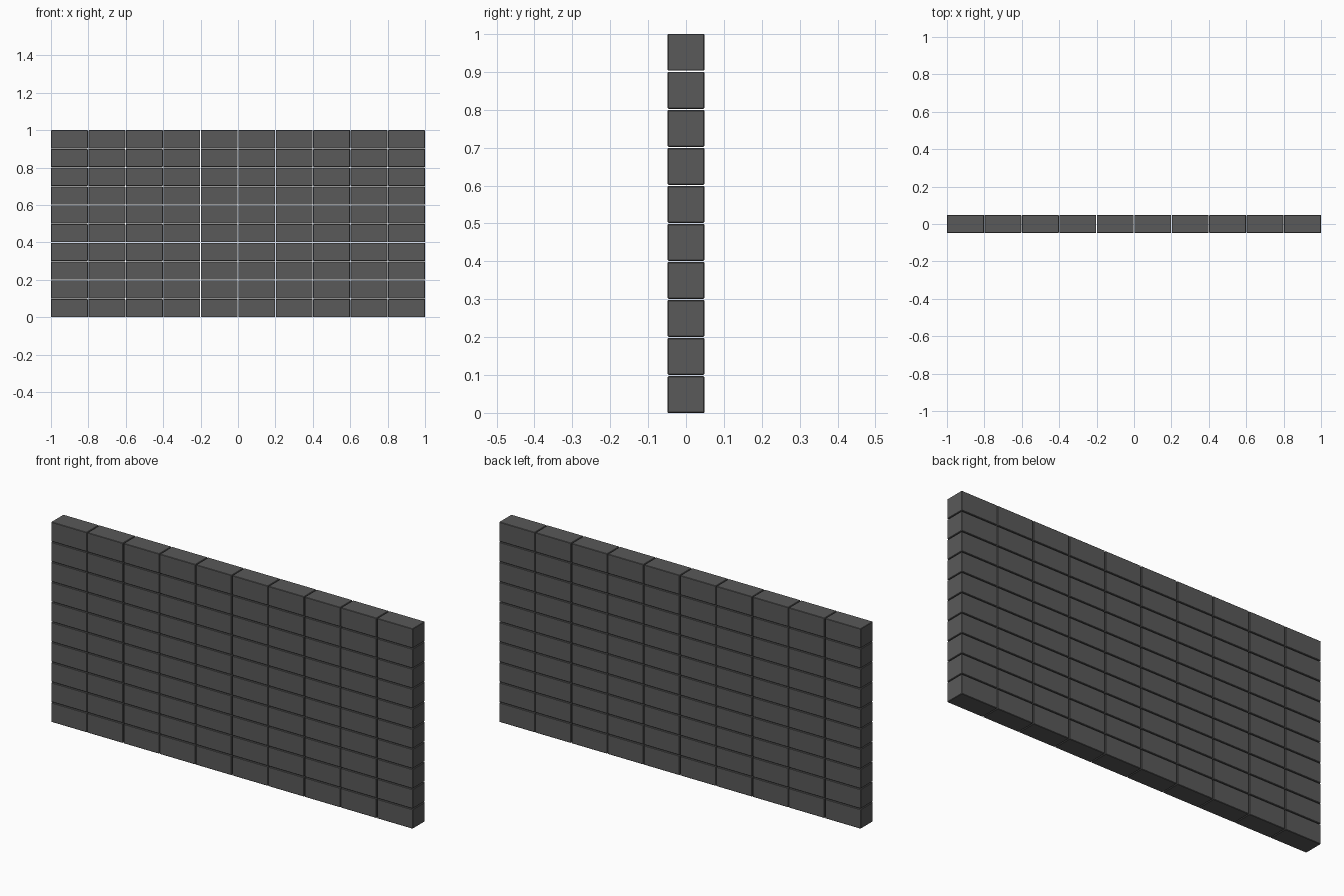
import bpy, bmesh

if "Cube" in bpy.data.objects:
    bpy.data.objects.remove(bpy.data.objects["Cube"])

COLS, ROWS = 10, 10
GAP = 0.0033                       # open joint between bricks
LENGTH = (2.0 - (COLS - 1) * GAP) / COLS
HEIGHT = (1.0 - (ROWS - 1) * GAP) / ROWS
DEPTH = 0.097

# One brick with slightly chamfered edges, shared by the whole wall
bm = bmesh.new()
bmesh.ops.create_cube(bm, size=1.0)
bmesh.ops.scale(bm, vec=(LENGTH, DEPTH, HEIGHT), verts=bm.verts)
bmesh.ops.bevel(bm, geom=bm.edges[:], offset=0.002, segments=1,
                affect='EDGES', profile=0.5)
mesh = bpy.data.meshes.new("brick")
bm.to_mesh(mesh)
bm.free()

mat = bpy.data.materials.new("dark_grey")
mat.diffuse_color = (0.1, 0.1, 0.1, 1)
mat.use_nodes = True
mat.node_tree.nodes["Principled BSDF"].inputs["Base Color"].default_value = mat.diffuse_color
mesh.materials.append(mat)

# Stack-bonded wall: straight columns and rows
for r in range(ROWS):
    for c in range(COLS):
        brick = bpy.data.objects.new(f"brick_row{r + 1}_col{c + 1}", mesh)
        brick.location = (-1 + LENGTH / 2 + c * (LENGTH + GAP), 0,
                          HEIGHT / 2 + r * (HEIGHT + GAP))
        bpy.context.collection.objects.link(brick)
